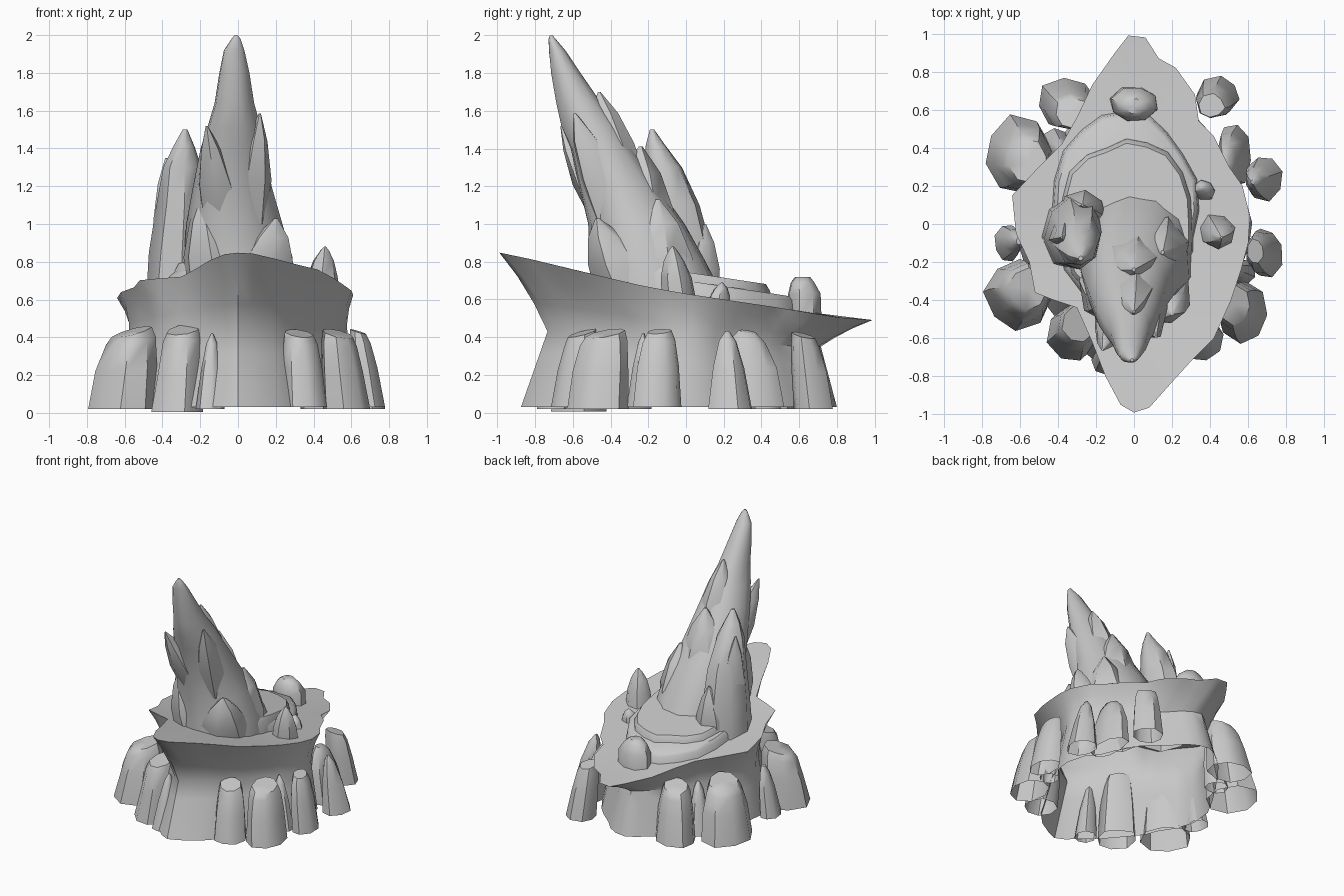
import bpy, math, random
from mathutils import Vector

if "Cube" in bpy.data.objects:
    bpy.data.objects.remove(bpy.data.objects["Cube"])

stone = bpy.data.materials.new("grey stone")
stone.diffuse_color = (0.58, 0.58, 0.58, 1)
stone.use_nodes = True
stone.node_tree.nodes["Principled BSDF"].inputs["Base Color"].default_value = stone.diffuse_color


def mesh_object(name, verts, faces):
    me = bpy.data.meshes.new(name)
    me.from_pydata(verts, [], faces)
    me.materials.append(stone)
    ob = bpy.data.objects.new(name, me)
    bpy.context.collection.objects.link(ob)
    return ob


def skin(name, loops, cap_z=None):
    """Join stacked loops with quads; close the top with a fan."""
    n = len(loops[0])
    verts = [v for lp in loops for v in lp]
    faces = [(k * n + i, k * n + (i + 1) % n, (k + 1) * n + (i + 1) % n, (k + 1) * n + i)
             for k in range(len(loops) - 1) for i in range(n)]
    c = sum((Vector(v) for v in loops[-1]), Vector()) / n
    if cap_z is not None:
        c.z = cap_z
    verts.append(tuple(c))
    top = (len(loops) - 1) * n
    faces += [(top + i, top + (i + 1) % n, len(verts) - 1) for i in range(n)]
    return mesh_object(name, verts, faces)


def loft(name, rings, n, seed, rough=0.1, tilt=(0, 0)):
    """Rough stone from rings (cx, cy, z, rx, ry); tilt slopes the upper rings."""
    rnd = random.Random(seed)
    turn = rnd.uniform(0, 1)
    flute = [1 + rnd.uniform(-rough, rough) for _ in range(n)]
    loops = []
    for k, (cx, cy, z, rx, ry) in enumerate(rings):
        f = k / (len(rings) - 1)
        lp = []
        for i in range(n):
            a = 2 * math.pi * (i + turn) / n
            s = flute[i] * (1 + rnd.uniform(-rough, rough) * 0.4)
            dx, dy = rx * s * math.cos(a), ry * s * math.sin(a)
            lp.append((cx + dx, cy + dy, z + f * (dx * tilt[0] + dy * tilt[1])))
        loops.append(lp)
    return skin(name, loops)


def lerp(table, t):
    for (a, p), (b, q) in zip(table, table[1:]):
        if t <= b:
            return p + (q - p) * max(0, (t - a) / (b - a))
    return table[-1][1]


def deck_z(y):
    return lerp([(-1, .85), (-.85, .82), (-.5, .735), (-.2, .665), (0, .63),
                 (.5, .555), (.8, .505), (1, .49)], y)


# Flared base with a pointed, sloping deck, open underneath
rim = [(.06, .98), (.13, .87), (.22, .82), (.32, .68), (.34, .54), (.42, .46), (.5, .3),
       (.57, .2), (.61, .04), (.6, -.1), (.56, -.25), (.51, -.4), (.42, -.6), (.3, -.72),
       (.2, -.83), (.08, -.965), (0, -.99), (-.07, -.95), (-.15, -.8), (-.22, -.62),
       (-.3, -.44), (-.42, -.4), (-.52, -.36), (-.55, -.2), (-.62, -.05), (-.64, .15),
       (-.5, .3), (-.38, .42), (-.3, .56), (-.22, .73), (-.1, .9), (-.03, .99)]
rim.reverse()
rnd = random.Random(4)
wave = [rnd.uniform(-.035, .035) * (1 if abs(y) < .9 else .2) for x, y in rim]


def oval(a, rx, ry, power):
    """Point on an oval that turns into a diamond as power nears 1."""
    c, s = math.cos(a), math.sin(a)
    r = (abs(c) ** power + abs(s) ** power) ** (-1 / power)
    return rx * r * c, ry * r * s


def wall_ring(t):
    lp = []
    for (x, y), w in zip(rim, wave):
        a = math.atan2(y / .95, x / .62)
        sa = math.sin(a)
        wx, wy = oval(a, .575, .73, 1.25)
        fx, fy = oval(a, .61, .84, 1.45)
        waist = Vector((wx * (1 + w), wy * (1 + w), .39 - .04 * sa))
        foot = Vector((fx * (1 + w), fy * (1 + w) - .03, .03))
        edge = Vector((x, y, deck_z(y)))
        if t < 1:
            p = foot.lerp(waist, t)
        else:
            p = waist.lerp(edge, t - 1)
            p.xy *= 1 - .1 * (t - 1) * (2 - t)
        lp.append(tuple(p))
    return lp[::-1]


levels = [wall_ring(t) for t in (0, .35, .7, 1, 1.35, 1.7, 2)]
deck = [[(x * s, y * s, deck_z(y * s)) for x, y, _ in levels[-1]] for s in (.999, .66, .33)]
skin("flared_base", levels + deck, deck_z(0))

# Stepped ledges beneath the spire
for name, cx, cy, rx, ry, up, seed in (("lower_ledge", -.05, .07, .37, .50, .07, 2),
                                      ("upper_ledge", -.04, 0, .34, .43, .115, 5)):
    r2 = random.Random(seed)
    wob = [1 + r2.uniform(-.045, .045) for _ in range(20)]
    loops = []
    for s, h in ((1.03, -.03), (1, up * .7), (.95, up), (.5, up)):
        lp = []
        for i in range(20):
            ox, oy = oval(math.tau * i / 20, rx * s * wob[i], ry * s * wob[i], 2.3)
            lp.append((cx + ox, cy + oy, deck_z(cy + oy) + h))
        loops.append(lp)
    skin(name, loops)

# Main leaning spire
loft("main_spire", [
    (.01, -.17, .62, .30, .36), (0, -.21, .8, .285, .315), (-.02, -.265, 1.0, .25, .265),
    (-.03, -.36, 1.2, .21, .215), (-.025, -.45, 1.4, .175, .17), (-.02, -.515, 1.52, .14, .155),
    (-.02, -.57, 1.64, .105, .125), (-.02, -.64, 1.8, .08, .08), (-.02, -.685, 1.92, .055, .045),
    (-.01, -.71, 1.98, .024, .02), (-.01, -.715, 2.0, .008, .008)], 13, 11, .06)

# Second spire at the left
loft("side_spire", [
    (-.32, -.04, .6, .165, .2), (-.315, -.05, .85, .15, .19), (-.3, -.08, 1.1, .125, .155),
    (-.295, -.12, 1.3, .1, .1), (-.285, -.16, 1.41, .055, .055),
    (-.28, -.18, 1.5, .012, .012)], 8, 21, .08)


def shard(name, foot, tip, rx, ry, seed, sizes):
    """Tapering splinter running from foot to tip."""
    f, t = Vector(foot), Vector(tip)
    loft(name, [(*f.lerp(t, u), rx * s, ry * s) for u, s in sizes], 7, seed, .1)


BLUNT = ((0, 1), (.45, .88), (.75, .58), (.93, .24), (1, .06))
SHARP = ((0, 1), (.4, .86), (.75, .5), (1, .05))

# Splinters growing out of the spires
for i, (foot, tip, rx, ry) in enumerate([
        ((.04, -.34, 1.0), (.115, -.59, 1.585), .13, .15),
        ((-.07, -.36, 1.0), (-.165, -.66, 1.52), .12, .15),
        ((-.01, -.36, 1.25), (0, -.46, 1.70), .13, .14),
        ((-.02, -.24, .85), (0, -.24, 1.41), .2, .2),
        ((.09, -.27, .62), (.2, -.47, 1.03), .19, .21),
        ((.1, -.16, .62), (.15, -.15, 1.13), .18, .22),
        ((-.26, .05, .6), (-.27, .1, 1.0), .14, .12),
        ((-.35, -.07, .8), (-.38, -.07, 1.35), .1, .12),
        ((-.1, -.29, .62), (-.19, -.43, 1.14), .18, .21)]):
    shard("spire_splinter_%d" % (i + 1), foot, tip, rx, ry, 31 + i, SHARP)

# Small stones standing on the deck
shard("deck_stone_right", (.43, -.03, .58), (.46, -.07, .88), .1, .09, 51, BLUNT)
shard("deck_stone_small", (.37, .17, .56), (.36, .19, .69), .07, .06, 52, BLUNT)
loft("deck_stone_back", [(0, .63, .5, .125, .095), (0, .63, .63, .12, .09),
                         (0, .62, .69, .085, .065), (0, .62, .72, .045, .04)], 8, 53, .07)

# Ring of boulders around the foot: x, y, rx, ry, height, top size
boulders = [
    (-.61, -.37, .175, .19, .43, .62), (-.315, -.58, .135, .15, .44, .72),
    (-.15, -.71, .075, .08, .42, .08), (.355, -.605, .12, .12, .42, .7),
    (.575, -.46, .13, .165, .42, .68), (.695, -.155, .085, .13, .43, .55),
    (.68, .24, .1, .12, .43, .1), (.53, .36, .09, .17, .43, .3),
    (.44, .67, .115, .105, .41, .65), (-.35, .635, .16, .14, .42, .65),
    (-.61, .36, .175, .2, .42, .62), (-.665, -.1, .07, .1, .4, .2),
    (-.41, .42, .08, .08, .38, .2), (.57, -.25, .07, .07, .42, .1)]
for i, (x, y, rx, ry, h, top) in enumerate(boulders):
    d = Vector((x, y)).normalized() * -.05
    z0 = .005 if i == 1 else .02 + .01 * (i % 2)
    mid = .88 if top > .25 else .72
    loft("boulder_%d" % (i + 1), [
        (x, y, z0, rx, ry),
        (x + d.x * .6, y + d.y * .6, z0 + h * .5, rx * mid, ry * mid),
        (x + d.x, y + d.y, h - .05, rx * (mid + top) * .48, ry * (mid + top) * .48),
        (x + d.x * 1.2, y + d.y * 1.2, h, rx * top * .92, ry * top * .92)],
        8, 70 + i, .08, (d.x * 6, d.y * 6))

# Smooth shading with crisp ridges
for ob in bpy.context.scene.objects:
    ob.select_set(True)
    bpy.context.view_layer.objects.active = ob
bpy.ops.object.shade_smooth_by_angle(angle=math.radians(45))
